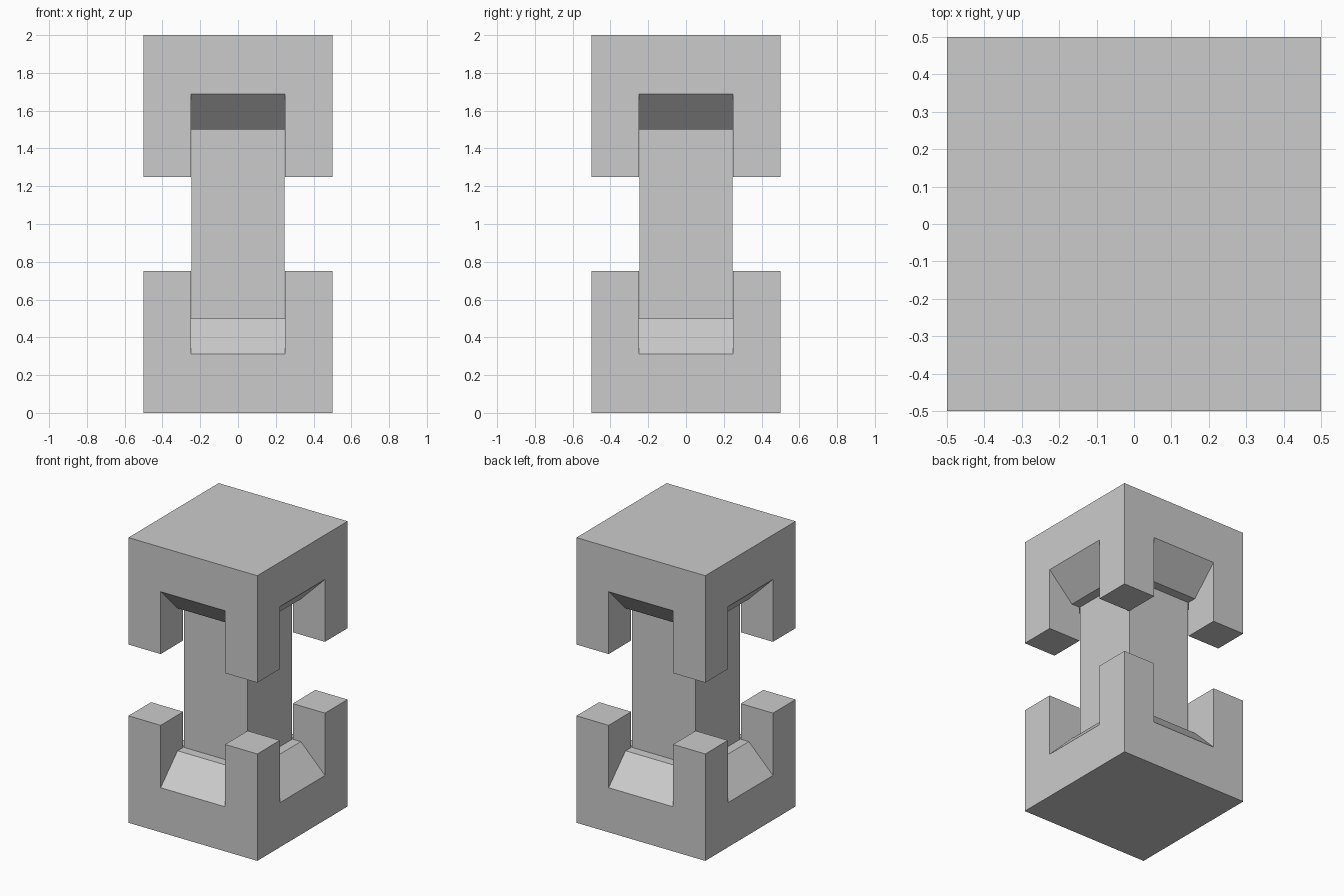
import bpy
import bmesh
from math import radians

if "Cube" in bpy.data.objects:
    bpy.data.objects.remove(bpy.data.objects["Cube"])

GREY = (0.6, 0.6, 0.6, 1)
MID = 1.0  # height of the symmetry plane

grey = bpy.data.materials.new("plain_grey")
grey.use_nodes = True
grey.diffuse_color = GREY
grey.node_tree.nodes["Principled BSDF"].inputs["Base Color"].default_value = GREY


def make_object(name, bm):
    bmesh.ops.recalc_face_normals(bm, faces=bm.faces)
    mesh = bpy.data.meshes.new(name)
    bm.to_mesh(mesh)
    bm.free()
    mesh.materials.append(grey)
    obj = bpy.data.objects.new(name, mesh)
    obj.location.z = MID
    bpy.context.collection.objects.link(obj)
    return obj


def box(name, half, z0, z1):
    """Square box; heights are measured from the ground."""
    bm = bmesh.new()
    bmesh.ops.create_cube(bm, size=1)
    bmesh.ops.scale(bm, vec=(2 * half, 2 * half, z1 - z0), verts=bm.verts)
    bmesh.ops.translate(bm, vec=(0, 0, (z0 + z1) / 2 - MID), verts=bm.verts)
    return make_object(name, bm)


def notch_cutter(name, angle):
    """Ledge profile with sloping outer ends, extruded across the slot width."""
    profile = [(-0.6, 0.2125), (-0.3125, 0.5), (0.3125, 0.5),
               (0.6, 0.2125), (0.6, 0.9), (-0.6, 0.9)]
    bm = bmesh.new()
    face = bm.faces.new([bm.verts.new((-0.25, y, z - MID)) for y, z in profile])
    side = bmesh.ops.extrude_face_region(bm, geom=[face])["geom"]
    moved = [v for v in side if isinstance(v, bmesh.types.BMVert)]
    bmesh.ops.translate(bm, vec=(0.5, 0, 0), verts=moved)
    cutter = make_object(name, bm)
    cutter.rotation_euler.z = radians(angle)
    cutter.hide_render = True
    return cutter


# Notched end block with four corner posts, mirrored to the top
blocks = box("end_blocks", 0.5, 0, 0.75)
cutters = [notch_cutter("notch_front_back", 0), notch_cutter("notch_sides", 90)]
for cutter in cutters:
    mod = blocks.modifiers.new("notch", 'BOOLEAN')
    mod.operation = 'DIFFERENCE'
    mod.solver = 'EXACT'
    mod.object = cutter
mirror = blocks.modifiers.new("top_copy", 'MIRROR')
mirror.use_axis = (False, False, True)
mirror.use_clip = False

# Bake the modifiers and drop the cutters
bpy.context.view_layer.update()
evaluated = blocks.evaluated_get(bpy.context.evaluated_depsgraph_get())
baked = bpy.data.meshes.new_from_object(evaluated)
blocks.modifiers.clear()
blocks.data = baked
for cutter in cutters:
    bpy.data.objects.remove(cutter)

# Square column joining the blocks
box("column", 0.247, 0.48, 1.52)
